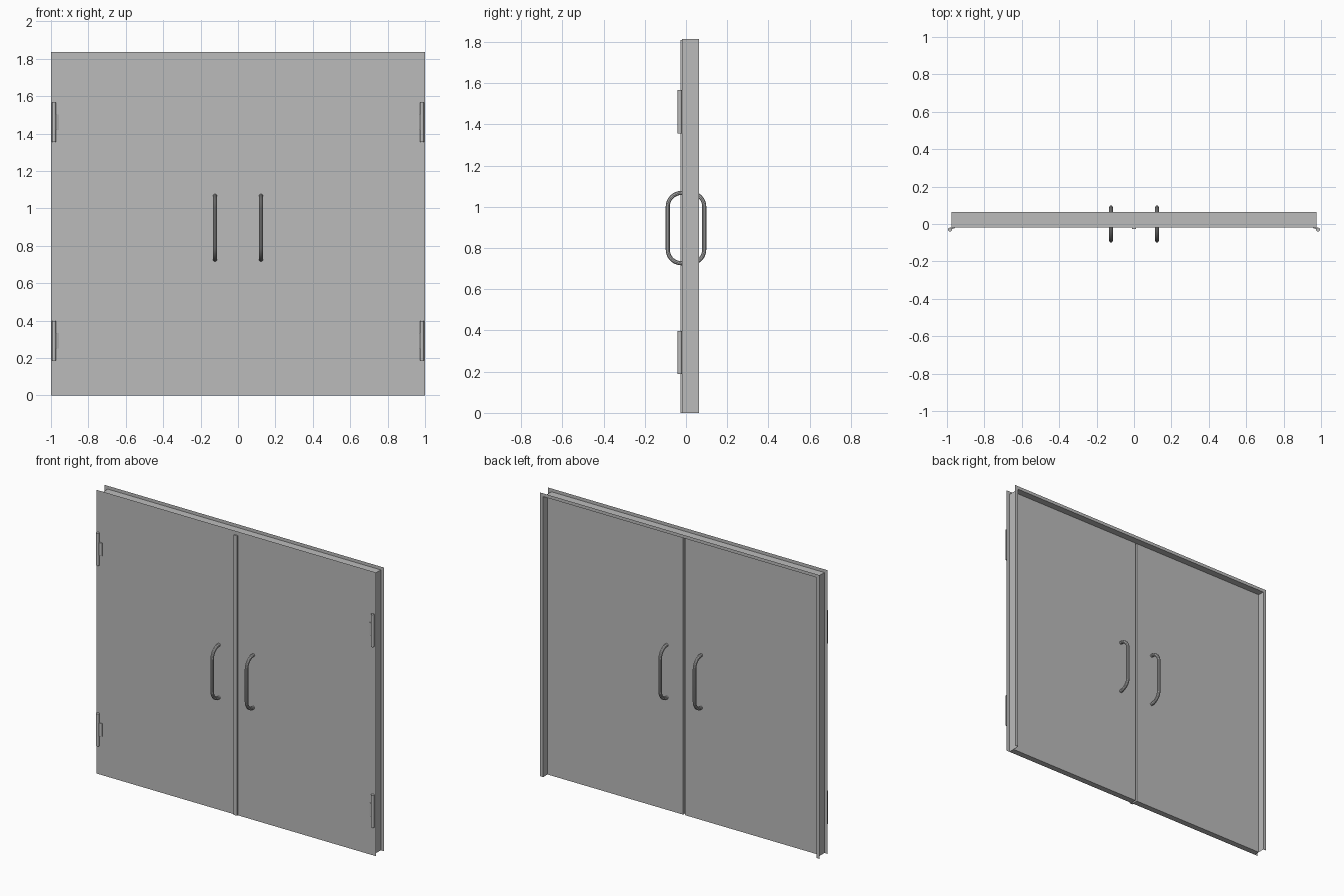
import bpy, bmesh, math
from mathutils import Matrix, Vector

cube = bpy.data.objects.get("Cube")
if cube:
    bpy.data.objects.remove(cube, do_unlink=True)

GREY = (0.5, 0.5, 0.5, 1)
mat = bpy.data.materials.new("brushed_grey")
mat.use_nodes = True
mat.diffuse_color = GREY
mat.node_tree.nodes["Principled BSDF"].inputs["Base Color"].default_value = GREY

# Main dimensions
HALF, HEIGHT = 1.0, 1.835          # outer edge of the sheet and flanges
WEB_X, WEB_Z = 0.977, 1.814        # frame web set in from the flanges
FRONT, BACK, LEAF_BACK = -0.019, 0.064, 0.02


def finish(name, bm):
    mesh = bpy.data.meshes.new(name)
    bm.to_mesh(mesh)
    bm.free()
    mesh.materials.append(mat)
    obj = bpy.data.objects.new(name, mesh)
    bpy.context.collection.objects.link(obj)
    return obj


def smooth(obj):
    bpy.ops.object.select_all(action="DESELECT")
    obj.select_set(True)
    bpy.context.view_layer.objects.active = obj
    bpy.ops.object.shade_smooth_by_angle()


def box(name, lo, hi):
    lo, hi = Vector(lo), Vector(hi)
    bm = bmesh.new()
    bmesh.ops.create_cube(bm, size=1, matrix=Matrix.Translation((lo + hi) / 2)
                          @ Matrix.Diagonal((hi - lo).to_4d()))
    return finish(name, bm)


def panel(name, *corners):
    bm = bmesh.new()
    bm.faces.new([bm.verts.new(c) for c in corners])
    return finish(name, bm)


def upright(name, x0, x1, y, top):
    return panel(name, (x0, y, 0), (x1, y, 0), (x1, y, top), (x0, y, top))


# Thin front sheet overlapping the frame
upright("front_sheet", -HALF, HALF, FRONT, HEIGHT)

# Frame: head web and rear head flange
panel("head_web", (-WEB_X, FRONT, WEB_Z), (WEB_X, FRONT, WEB_Z),
      (WEB_X, BACK, WEB_Z), (-WEB_X, BACK, WEB_Z))
panel("head_flange", (HALF, BACK, WEB_Z), (-HALF, BACK, WEB_Z),
      (-HALF, BACK, HEIGHT), (HALF, BACK, HEIGHT))

# Centre cover strip on the front
box("cover_strip", (-0.012, -0.027, 0), (0.012, FRONT, 1.81))


def handle(name, x, side, root):
    # Bent tube: two quarter bends joined by a straight grip
    reach, low, high, bend = 0.0885, 0.726, 1.067, 0.066
    pts = [(x, root, high)]
    for centre, start in ((high - bend, 90), (low + bend, 0)):
        for i in range(9):
            a = math.radians(start - i * 90 / 8)
            pts.append((x, side * (reach - bend + bend * math.cos(a)),
                        centre + bend * math.sin(a)))
    pts.append((x, root, low))
    curve = bpy.data.curves.new(name, "CURVE")
    curve.dimensions = "3D"
    curve.bevel_depth = 0.0105
    curve.bevel_resolution = 3
    curve.use_fill_caps = True
    spline = curve.splines.new("POLY")
    spline.points.add(len(pts) - 1)
    for p, co in zip(spline.points, pts):
        p.co = (*co, 1)
        p.radius = 1
    curve.materials.append(mat)
    obj = bpy.data.objects.new(name, curve)
    bpy.context.collection.objects.link(obj)
    bpy.ops.object.select_all(action="DESELECT")
    obj.select_set(True)
    bpy.context.view_layer.objects.active = obj
    bpy.ops.object.convert(target="MESH")
    smooth(bpy.context.view_layer.objects.active)


def hinge(name, s, z):
    # Pin barrel with a small leaf folded back to the door
    bm = bmesh.new()
    bmesh.ops.create_cone(bm, cap_ends=True, segments=16, radius1=0.0105,
                          radius2=0.0105, depth=0.21,
                          matrix=Matrix.Translation((s * 0.984, -0.03, z)))
    smooth(finish(name + "_barrel", bm))
    bm = bmesh.new()
    outline = ((0.958, FRONT), (0.984, FRONT), (0.984, -0.032), (0.958, -0.022))
    face = bm.faces.new([bm.verts.new((s * x, y, z - 0.042)) for x, y in outline])
    extruded = bmesh.ops.extrude_face_region(bm, geom=[face])["geom"]
    bmesh.ops.translate(bm, vec=(0, 0, 0.084),
                        verts=[v for v in extruded if isinstance(v, bmesh.types.BMVert)])
    bmesh.ops.recalc_face_normals(bm, faces=bm.faces)
    finish(name + "_leaf", bm)


# Mirrored parts: door leaves, jambs, handles and hinges
for side, s in (("left", 1), ("right", -1)):
    xs = sorted((s * 0.006, s * WEB_X))
    box(side + "_door", (xs[0], FRONT + 0.001, 0), (xs[1], LEAF_BACK, WEB_Z))
    w = s * WEB_X
    panel(side + "_jamb_web", (w, FRONT, 0), (w, BACK, 0),
          (w, BACK, WEB_Z), (w, FRONT, WEB_Z))
    upright(side + "_jamb_flange", w, s * HALF, BACK, WEB_Z)
    handle(side + "_front_handle", s * 0.123, -1, FRONT)
    handle(side + "_back_handle", s * 0.123, 1, LEAF_BACK)
    hinge(side + "_lower_hinge", s, 0.293)
    hinge(side + "_upper_hinge", s, 1.461)
